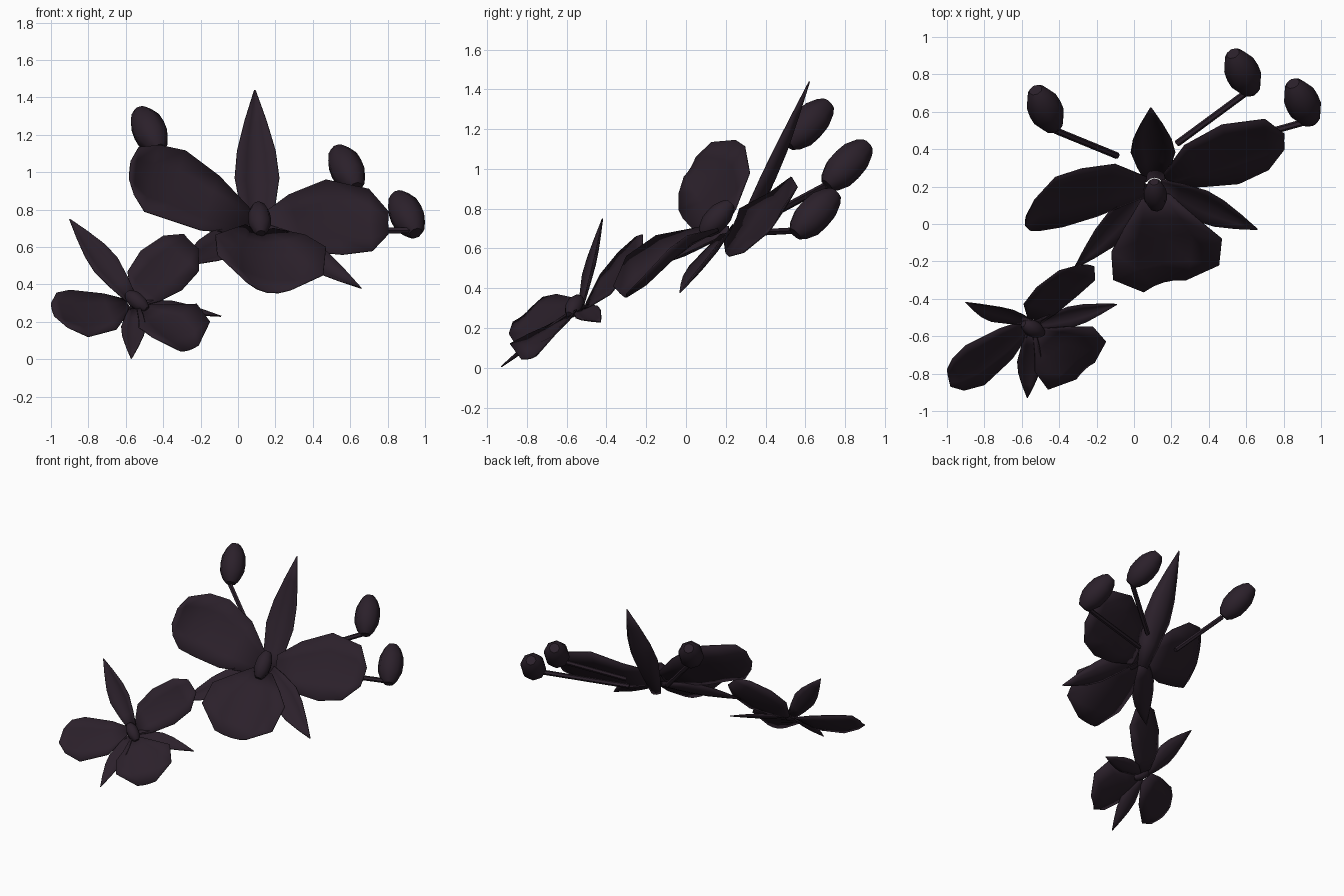
import bpy, bmesh, math
from mathutils import Vector

if "Cube" in bpy.data.objects:
    bpy.data.objects.remove(bpy.data.objects["Cube"])

plum = bpy.data.materials.new("dark_plum")
plum.diffuse_color = (0.024, 0.0145, 0.0235, 1)
plum.use_nodes = True
plum.node_tree.nodes["Principled BSDF"].inputs["Base Color"].default_value = plum.diffuse_color

# Half-width profile along a sepal: (position, share of full width)
POINTED = [(0, .4), (.2, .74), (.42, 1), (.6, .86), (.8, .48), (1, .02)]
COLS = [0, .25, .5, .75, 1]


def finish(bm, name, angle=50):
    bmesh.ops.recalc_face_normals(bm, faces=bm.faces)
    me = bpy.data.meshes.new(name)
    bm.to_mesh(me)
    bm.free()
    me.materials.append(plum)
    ob = bpy.data.objects.new(name, me)
    bpy.context.collection.objects.link(ob)
    bpy.ops.object.select_all(action='DESELECT')
    ob.select_set(True)
    bpy.context.view_layer.objects.active = ob
    bpy.ops.object.shade_smooth_by_angle(angle=math.radians(angle))
    return ob


def blade(name, edge_a, edge_b, cup):
    """Thin sheet between two edge lines, its middle sunk backwards by cup."""
    A, B = [Vector(p) for p in edge_a], [Vector(p) for p in edge_b]
    axis = (A[-1] + B[-1]) - (A[0] + B[0])
    n = axis.cross(B[2] - A[2]).normalized()
    if n.dot(Vector((0, -1, 1))) < 0:
        n.negate()
    widest = max((a - b).length for a, b in zip(A, B))
    bm = bmesh.new()
    rows = []
    for a, b in zip(A, B):
        sink = n * cup * (a - b).length / widest
        rows.append([bm.verts.new(a.lerp(b, s) - sink * 4 * s * (1 - s)) for s in COLS])
    for p, q in zip(rows, rows[1:]):
        for i in range(len(COLS) - 1):
            bm.faces.new((p[i], p[i + 1], q[i + 1], q[i]))
    ob = finish(bm, name)
    mod = ob.modifiers.new("thickness", 'SOLIDIFY')
    mod.thickness = .006
    mod.offset = 0


def sepal(name, base, tip, half, cup, forward=.5):
    """Pointed blade from base to tip, widened by the half-width vector."""
    base, tip, half = Vector(base), Vector(tip), Vector(half)
    n = (tip - base).cross(half).normalized()
    if n.dot(Vector((0, -1, 1))) < 0:
        n.negate()
    mids = [(base.lerp(tip, t) + n * cup * w * forward, w) for t, w in POINTED]
    blade(name, [c - half * w for c, w in mids], [c + half * w for c, w in mids], cup)


def lathe(name, a, b, profile, sides):
    """Closed round form along the line a-b; profile is (position, radius)."""
    a, b = Vector(a), Vector(b)
    q = (b - a).to_track_quat('Z', 'Y')
    bm = bmesh.new()
    rings = []
    for t, r in profile:
        rings.append([bm.verts.new(a.lerp(b, t) + q @ Vector(
            (r * math.cos(k * math.tau / sides), r * math.sin(k * math.tau / sides), 0)))
            for k in range(sides)])
    for p, s in zip(rings, rings[1:]):
        for k in range(sides):
            j = (k + 1) % sides
            bm.faces.new((p[k], p[j], s[j], s[k]))
    bm.faces.new(rings[0])
    bm.faces.new(rings[-1])
    finish(bm, name)


def ovoid(name, center, axis, length, radius, sides=8):
    c, h = Vector(center), Vector(axis).normalized() * length / 2
    prof = [(0, .4), (.1, .68), (.3, .96), (.5, 1), (.7, .94), (.9, .66), (1, .4)]
    lathe(name, c - h, c + h, [(t, r * radius) for t, r in prof], sides)


# Large flower: three sepals, two side petals, cupped lip
sepal("large_top_sepal", (.11, .23, .62), (.09, .62, 1.44), (.118, 0, 0), .07, .2)
sepal("large_right_sepal", (.14, .21, .69), (.66, -.03, .38), (.03, .08, .065), .04)
sepal("large_left_sepal", (.08, .2, .68), (-.32, -.24, .5), (-.06, .05, .065), .04)
blade("large_left_petal",
      [(.07, .25, .8), (-.1, .32, .98), (-.28, .295, 1.115), (-.42, .25, 1.145),
       (-.53, .13, 1.135), (-.572, .05, 1.06)],
      [(.05, .14, .67), (-.2, .04, .69), (-.38, -.015, .75), (-.5, -.035, .79),
       (-.555, -.035, .88), (-.58, -.01, .96)], .03)
blade("large_right_petal",
      [(.16, .27, .8), (.27, .42, .88), (.47, .53, .96), (.7, .56, .91), (.805, .48, .79)],
      [(.18, .19, .64), (.38, .2, .575), (.56, .215, .56), (.72, .29, .58), (.805, .4, .67)], .03)
blade("large_lip",
      [(.04, .13, .72), (-.05, -.02, .69), (-.12, -.15, .665), (-.11, -.3, .56), (.05, -.365, .41)],
      [(.19, .16, .7), (.36, .01, .665), (.47, -.08, .6), (.455, -.22, .45), (.28, -.3, .37)], .1)
ovoid("large_center", (.115, .155, .75), (-.01, .1, .11), .21, .062)

# Small flower, same parts
sepal("small_top_sepal", (-.57, -.52, .32), (-.9, -.42, .75), (.06, .03, .04), .03)
sepal("small_right_sepal", (-.53, -.54, .3), (-.09, -.43, .23), (-.01, .055, .03), .025)
sepal("small_bottom_sepal", (-.55, -.58, .28), (-.57, -.93, .005), (.065, 0, 0), .03)
blade("small_right_petal",
      [(-.57, -.5, .33), (-.59, -.43, .47), (-.52, -.34, .58), (-.4, -.25, .66), (-.29, -.22, .67)],
      [(-.5, -.53, .29), (-.42, -.48, .31), (-.3, -.38, .37), (-.21, -.3, .47), (-.21, -.23, .59)], .02)
blade("small_left_petal",
      [(-.6, -.52, .32), (-.72, -.56, .35), (-.9, -.65, .37), (-.97, -.72, .355), (-1, -.78, .3)],
      [(-.57, -.6, .27), (-.65, -.72, .16), (-.8, -.86, .12), (-.91, -.89, .17), (-.98, -.87, .23)], .02)
blade("small_lip",
      [(-.54, -.59, .27), (-.53, -.7, .21), (-.53, -.79, .17), (-.46, -.885, .12), (-.31, -.83, .045)],
      [(-.49, -.56, .29), (-.35, -.55, .29), (-.22, -.55, .295), (-.15, -.63, .2), (-.21, -.74, .075)], .045)
ovoid("small_center", (-.54, -.56, .31), (.12, -.06, -.1), .145, .045)

# Buds on straight stems: bud centre, stem start, stem end
buds = {
    "left": ((-.475, .615, 1.225), (-.42, .5, 1.12), (-.09, .365, .78)),
    "back": ((.58, .81, 1.02), (.61, .71, .92), (.23, .43, .77)),
    "right": ((.9, .65, .775), (.93, .55, .69), (.25, .36, .68)),
}
for side, (c, s0, s1) in buds.items():
    ovoid(side + "_bud", c, (-.115, .23, .23), .305, .092)
    lathe(side + "_stem", s0, s1, [(0, .018), (1, .018)], 6)
